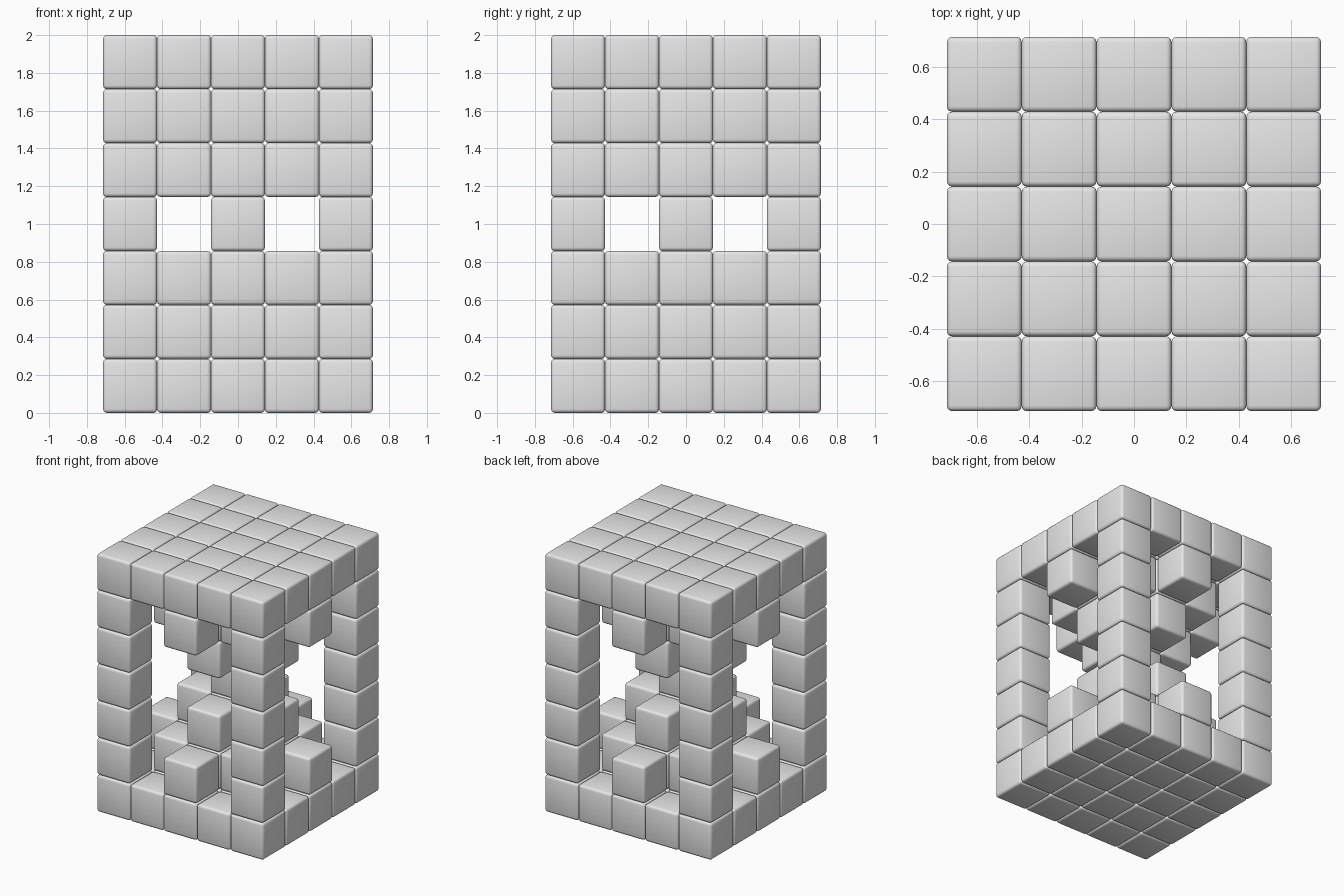
import bpy
import bmesh
from mathutils import Matrix

cube = bpy.data.objects.get("Cube")
if cube:
    bpy.data.objects.remove(cube, do_unlink=True)

LAYERS = 7            # blocks in height
HALF = 2              # blocks from the centre to a side
BLOCK = 2 / LAYERS    # edge length of one block
BEVEL = 0.02
SPAN = range(-HALF, HALF + 1)

grey = bpy.data.materials.new("light grey")
grey.use_nodes = True
grey.diffuse_color = (0.8, 0.8, 0.8, 1)
grey.node_tree.nodes["Principled BSDF"].inputs["Base Color"].default_value = (0.8, 0.8, 0.8, 1)


def blocks(name, cells):
    """One object made of rounded blocks at the given grid cells."""
    bm = bmesh.new()
    for i, j, k in cells:
        place = Matrix.Translation((i * BLOCK, j * BLOCK, (k + 0.5) * BLOCK))
        bmesh.ops.create_cube(bm, size=BLOCK, matrix=place)
    for face in bm.faces:
        face.smooth = True
    mesh = bpy.data.meshes.new(name)
    bm.to_mesh(mesh)
    bm.free()
    mesh.materials.append(grey)
    obj = bpy.data.objects.new(name, mesh)
    bpy.context.collection.objects.link(obj)
    bevel = obj.modifiers.new("rounded edges", 'BEVEL')
    bevel.width = BEVEL
    bevel.segments = 3
    return obj


def diamond(radius, k):
    return [(i, j, k) for i in SPAN for j in SPAN if abs(i) + abs(j) <= radius]


# Full square plates at the bottom and top
for name, k in (("bottom_plate", 0), ("top_plate", LAYERS - 1)):
    blocks(name, [(i, j, k) for i in SPAN for j in SPAN])

# Corner columns between the plates
for side, x in (("left", HALF), ("right", -HALF)):
    for end, y in (("front", -HALF), ("back", HALF)):
        blocks(f"{end}_{side}_column", [(x, y, k) for k in range(1, LAYERS - 1)])

# Stepped hourglass: two diamond pyramids meeting at a single block
blocks("lower_pyramid", diamond(2, 1) + diamond(1, 2))
blocks("upper_pyramid", diamond(1, 4) + diamond(2, 5))
blocks("hourglass_neck", diamond(0, 3))
